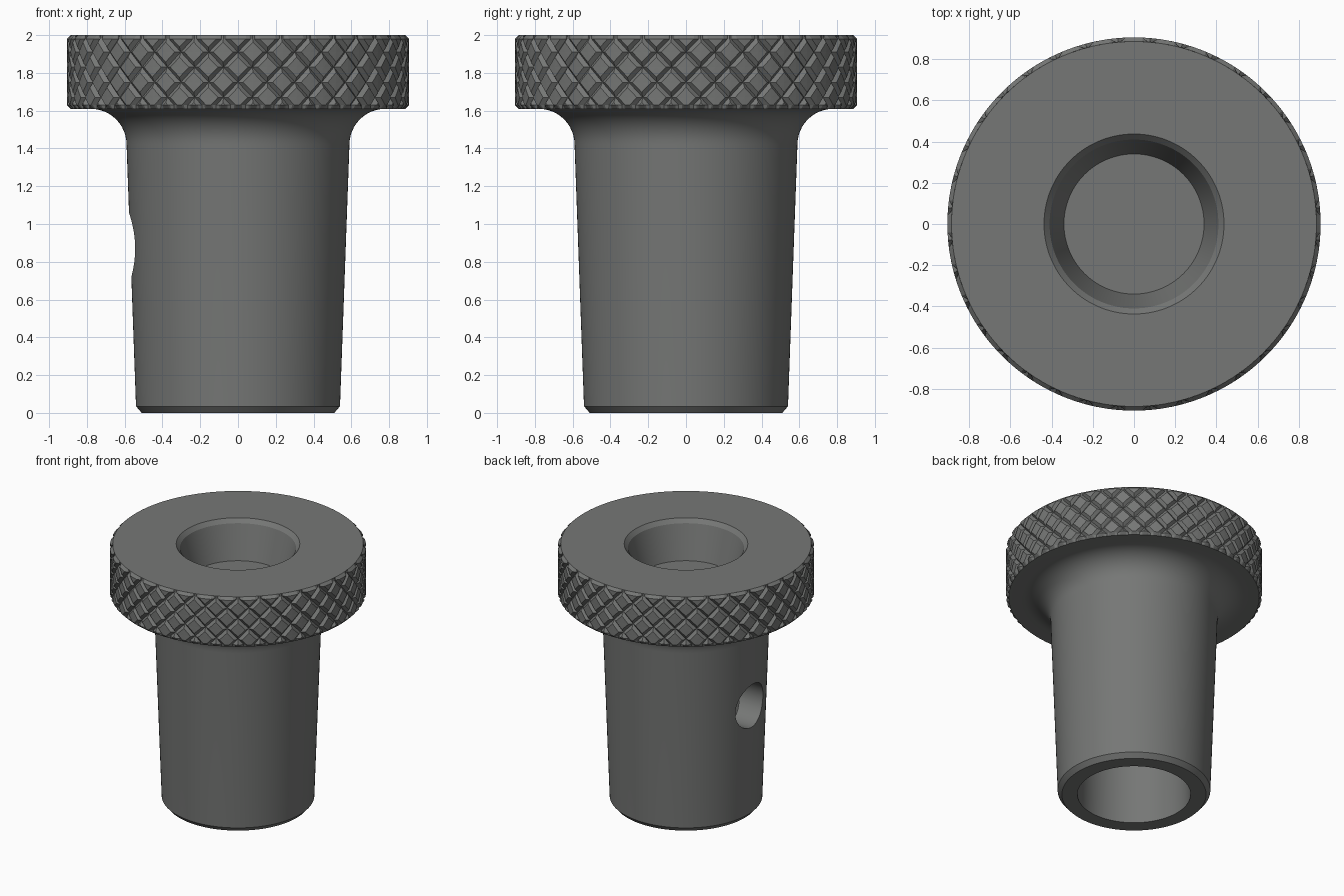
import bpy
import bmesh
import math

if "Cube" in bpy.data.objects:
    bpy.data.objects.remove(bpy.data.objects["Cube"])

steel = bpy.data.materials.new("dark_steel")
steel.diffuse_color = (0.18, 0.185, 0.18, 1)
steel.use_nodes = True
steel.node_tree.nodes["Principled BSDF"].inputs["Base Color"].default_value = steel.diffuse_color


def add_object(name, bm):
    bmesh.ops.recalc_face_normals(bm, faces=bm.faces[:])
    mesh = bpy.data.meshes.new(name)
    bm.to_mesh(mesh)
    bm.free()
    mesh.materials.append(steel)
    obj = bpy.data.objects.new(name, mesh)
    bpy.context.collection.objects.link(obj)
    return obj


def lathe(name, profile, steps=144):
    bm = bmesh.new()
    verts = [bm.verts.new((r, 0, z)) for r, z in profile]
    edges = [bm.edges.new(pair) for pair in zip(verts, verts[1:])]
    bmesh.ops.spin(bm, geom=verts + edges, cent=(0, 0, 0), axis=(0, 0, 1),
                   angle=math.tau, steps=steps)
    bmesh.ops.remove_doubles(bm, verts=bm.verts[:], dist=1e-4)
    return add_object(name, bm)


# Bushing body: lower bore, tapered shank, fillet, head faces, upper socket
fillet = [(0.78 - 0.19 * math.cos(t * math.pi / 24), 1.42 + 0.19 * math.sin(t * math.pi / 24))
          for t in range(13)]
body = lathe("bushing_body",
             [(0, 1.5), (0.37, 1.5), (0.40, 0), (0.51, 0), (0.54, 0.035)] + fillet +
             [(0.886, 1.61), (0.86, 1.63), (0.86, 1.98), (0.886, 2.0),
              (0.437, 2.0), (0.41, 1.97), (0.34, 1.71), (0, 1.71)])

# Side hole through the shank wall
bpy.ops.mesh.primitive_cylinder_add(vertices=64, radius=0.17, depth=0.6,
                                    location=(-0.5, 0, 0.89), rotation=(0, math.pi / 2, 0))
cutter = bpy.context.object
cutter.name = "side_hole_cutter"
cutter.hide_render = True
cut = body.modifiers.new("side_hole", 'BOOLEAN')
cut.object = cutter
cut.operation = 'DIFFERENCE'
cut.solver = 'EXACT'
bpy.ops.object.select_all(action='DESELECT')
bpy.context.view_layer.objects.active = body
body.select_set(True)
bpy.ops.object.modifier_apply(modifier=cut.name)
bpy.data.objects.remove(cutter)
bpy.ops.object.shade_smooth_by_angle(angle=math.radians(25))

# Knurled rim: two crossing families of helical V grooves
COUNT, PITCH, RADIUS, DEPTH, HALF = 36, 0.16, 0.906, 0.021, 0.17
Z_CROSS = 1.91
marks = [0, HALF, 0.5, 1 - HALF, 1]
bm = bmesh.new()


def knurl_vert(i, j, u, v):
    a, b = i + marks[u], j + marks[v]
    r = RADIUS - (DEPTH if u in (0, 4) or v in (0, 4) else 0)
    angle = (a + b) / 2 * math.tau / COUNT
    return bm.verts.new((r * math.cos(angle), r * math.sin(angle),
                         Z_CROSS + PITCH * (a - b) / 2))


for i in range(COUNT):
    for k in range(-6, 4):
        g = [[knurl_vert(i, i - k, u, v) for v in range(5)] for u in range(5)]
        for u in range(4):
            for v in range(4):
                p, q, r, s = g[u][v], g[u + 1][v], g[u + 1][v + 1], g[u][v + 1]
                # split along the groove hip at each corner
                if (u < 2) == (v < 2):
                    bm.faces.new((p, q, r))
                    bm.faces.new((p, r, s))
                else:
                    bm.faces.new((p, q, s))
                    bm.faces.new((q, r, s))
bmesh.ops.remove_doubles(bm, verts=bm.verts[:], dist=1e-4)

# Trim the rim and add its chamfers
for z_cut, z_end, sign in ((1.98, 2.0, 1), (1.63, 1.61, -1)):
    bmesh.ops.bisect_plane(bm, geom=bm.verts[:] + bm.edges[:] + bm.faces[:],
                           dist=1e-5, plane_co=(0, 0, z_cut), plane_no=(0, 0, sign),
                           clear_outer=True)
    rim = [e for e in bm.edges if e.is_boundary
           and all(abs(v.co.z - z_cut) < 1e-3 for v in e.verts)]
    new = bmesh.ops.extrude_edge_only(bm, edges=rim)["geom"]
    for v in (x for x in new if isinstance(x, bmesh.types.BMVert)):
        scale = 0.886 / math.hypot(v.co.x, v.co.y)
        v.co = (v.co.x * scale, v.co.y * scale, z_end)
add_object("knurled_rim", bm)
